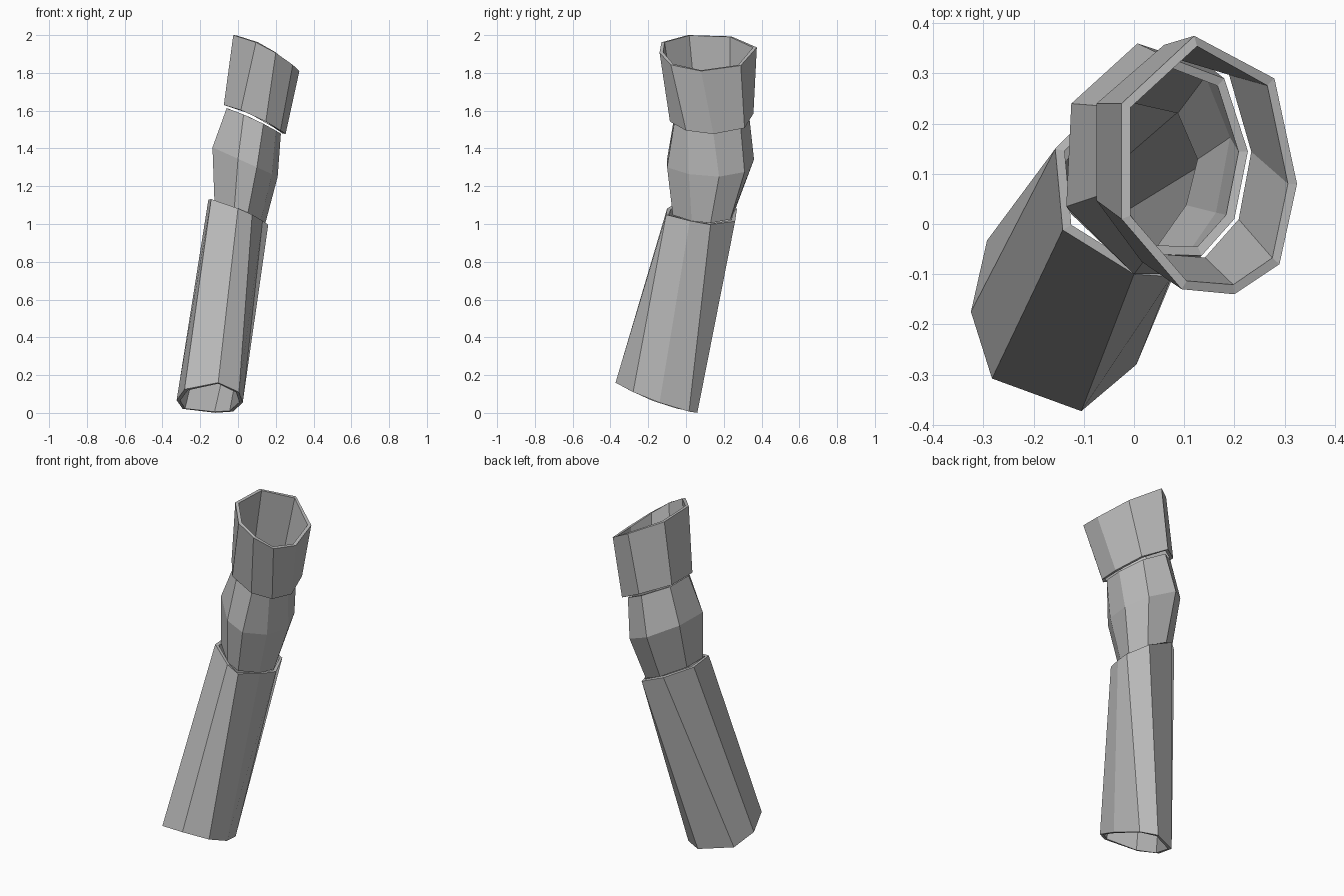
import bpy
import bmesh

default_cube = bpy.data.objects.get("Cube")
if default_cube:
    bpy.data.objects.remove(default_cube, do_unlink=True)


def make_material(name, colour):
    material = bpy.data.materials.new(name)
    material.diffuse_color = colour
    material.use_nodes = True
    shader = next(n for n in material.node_tree.nodes if n.type == "BSDF_PRINCIPLED")
    shader.inputs["Base Color"].default_value = colour
    shader.inputs["Roughness"].default_value = 0.8
    return material


plain_grey = make_material("plain grey", (0.5, 0.5, 0.5, 1))


def ring(height, slope_x, slope_y, bow, outline):
    """Lift an outline onto a tilted, slightly bowed cutting plane."""
    low = min(x for x, y in outline)
    high = max(x for x, y in outline)
    return [(x, y, height + slope_x * x + slope_y * y + bow * (x - low) * (high - x))
            for x, y in outline]


def open_tube(name, rings, wall=.018):
    """Bridge rings from bottom to top, then give the shell a wall."""
    bm = bmesh.new()
    loops = [[bm.verts.new(point) for point in points] for points in rings]
    for lower, upper in zip(loops, loops[1:]):
        for i, vert in enumerate(lower):
            following = (i + 1) % len(lower)
            bm.faces.new((vert, lower[following], upper[following], upper[i]))
    mesh = bpy.data.meshes.new(name)
    bm.to_mesh(mesh)
    bm.free()
    mesh.materials.append(plain_grey)
    tube = bpy.data.objects.new(name, mesh)
    bpy.context.scene.collection.objects.link(tube)
    shell = tube.modifiers.new("wall thickness", "SOLIDIFY")
    shell.thickness = wall
    shell.offset = -1
    shell.use_even_offset = True
    return tube


# Long lower sleeve, from its slanted open foot to its collar
open_tube("lower_sleeve", [
    ring(.002, 0, -.37, .7, [
        (-.325, -.175), (-.283, -.308), (-.105, -.373), (.005, -.28),
        (.025, -.14), (-.027, .016), (-.12, .06), (-.293, -.033)]),
    ring(1.07, -.42, -.05, .3, [
        (-.157, .15), (-.142, -.012), (0, -.1), (.075, -.105),
        (.13, .02), (.16, .13), (.11, .26), (-.04, .27)]),
])

# Bulging joint between the sleeves
open_tube("middle_joint", [
    ring(1.07, -.45, 0, 0, [
        (-.125, .17), (-.125, .02), (-.02, -.07), (.05, -.07),
        (.12, .03), (.145, .13), (.1, .235), (-.01, .26)]),
    ring(1.345, -.45, 0, 0, [
        (-.125, .24), (-.135, .035), (0, -.1), (.1, -.1),
        (.18, .015), (.21, .175), (.155, .31), (.007, .36)]),
    ring(1.585, -.47, 0, .5, [
        (-.06, .235), (-.06, .06), (.03, -.06), (.135, -.063),
        (.2, .01), (.227, .145), (.18, .29), (.06, .335)]),
])

# Flared cuff at the top
open_tube("upper_cuff", [
    ring(1.595, -.47, 0, .7, [
        (-.075, .24), (-.075, .047), (.015, -.075), (.147, -.085),
        (.225, 0), (.252, .145), (.205, .31), (.06, .357)]),
    ring(1.987, -.537, -.03, .8, [
        (-.025, .24), (-.025, .01), (.095, -.13), (.2, -.14),
        (.29, -.08), (.325, .08), (.28, .29), (.12, .375)]),
])
